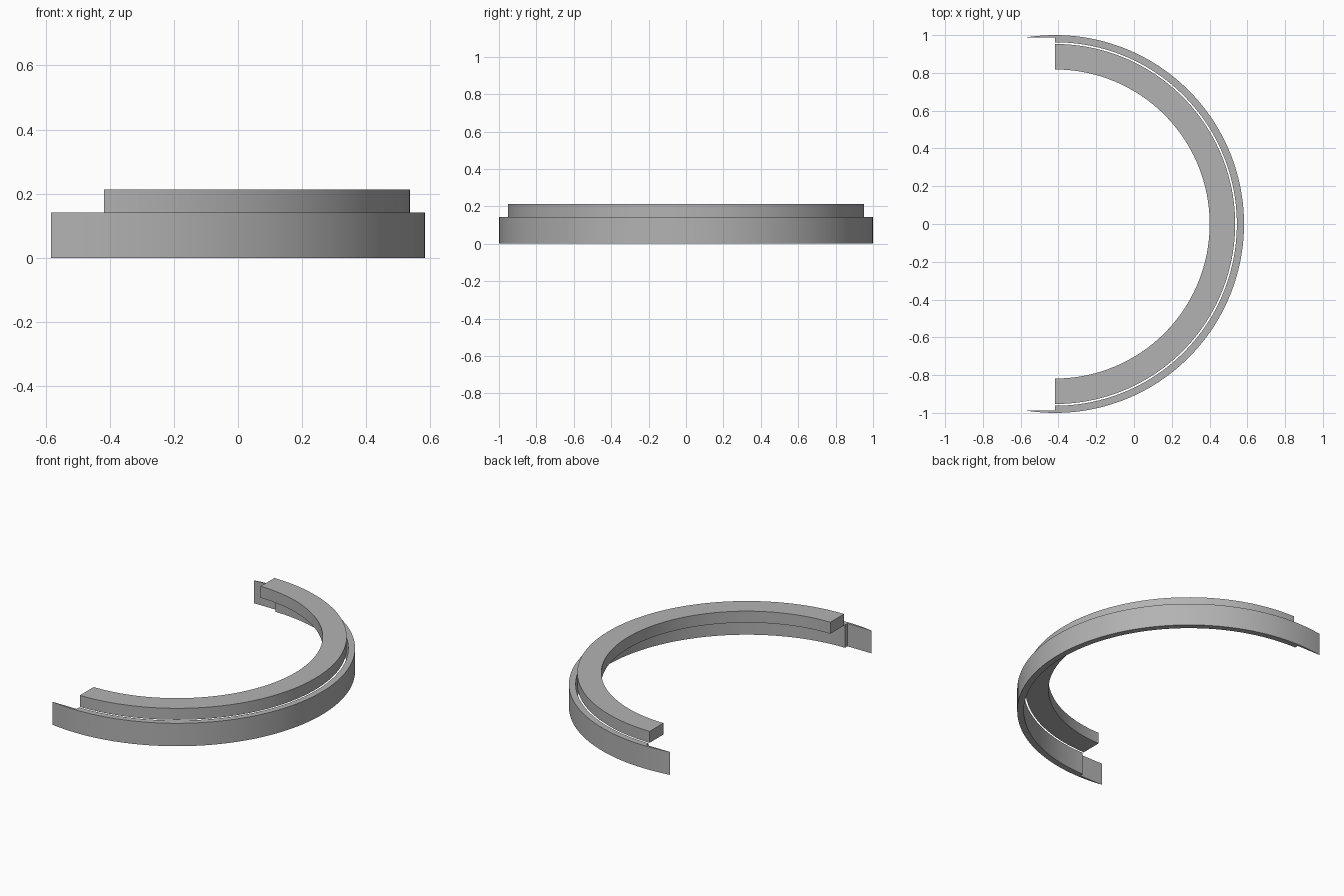
import bpy, bmesh, math

cube = bpy.data.objects.get("Cube")
if cube:
    bpy.data.objects.remove(cube, do_unlink=True)

CX = -0.4175         # centre of the half circle
WALL_TOP = 0.142
BAR_TOP = 0.213
TAIL = math.asin(0.165)   # angle by which the tails run past the half circle

grey = bpy.data.materials.new("plain grey")
grey.use_nodes = True
grey.diffuse_color = (0.45, 0.45, 0.45, 1)
grey.node_tree.nodes["Principled BSDF"].inputs["Base Color"].default_value = (0.45, 0.45, 0.45, 1)


def arc(radius, start, end, steps):
    """Points on a circle around the ring centre."""
    angles = [start + (end - start) * i / steps for i in range(steps + 1)]
    return [(CX + radius * math.cos(a), radius * math.sin(a)) for a in angles]


def extrude_outline(name, outline, bottom, top):
    """Closed plan outline raised into a solid."""
    bm = bmesh.new()
    face = bm.faces.new([bm.verts.new((x, y, bottom)) for x, y in outline])
    raised = bmesh.ops.extrude_face_region(bm, geom=[face])["geom"]
    verts = [v for v in raised if isinstance(v, bmesh.types.BMVert)]
    bmesh.ops.translate(bm, verts=verts, vec=(0, 0, top - bottom))
    bmesh.ops.recalc_face_normals(bm, faces=bm.faces)
    # Split the long caps so they shade cleanly
    bmesh.ops.triangulate(bm, faces=[f for f in bm.faces if len(f.verts) > 4])
    mesh = bpy.data.meshes.new(name)
    bm.to_mesh(mesh)
    bm.free()
    mesh.materials.append(grey)
    obj = bpy.data.objects.new(name, mesh)
    bpy.context.collection.objects.link(obj)
    bpy.ops.object.select_all(action="DESELECT")
    obj.select_set(True)
    bpy.context.view_layer.objects.active = obj
    bpy.ops.object.shade_smooth_by_angle(angle=math.radians(30))


half = math.pi / 2

# Outer wall: half ring whose outer skin continues as two tapering tails
tail_y = math.cos(TAIL)
wall = arc(1.0, -half - TAIL, half + TAIL, 112)
wall += [(CX, tail_y)] + arc(0.962, half, -half, 96) + [(CX, -tail_y)]
extrude_outline("outer_wall", wall, 0, WALL_TOP)

# Inner flange: flat half ring just inside and above the wall
flange = arc(0.953, -half, half, 96) + arc(0.818, half, -half, 96)
extrude_outline("inner_flange", flange, WALL_TOP, BAR_TOP)
